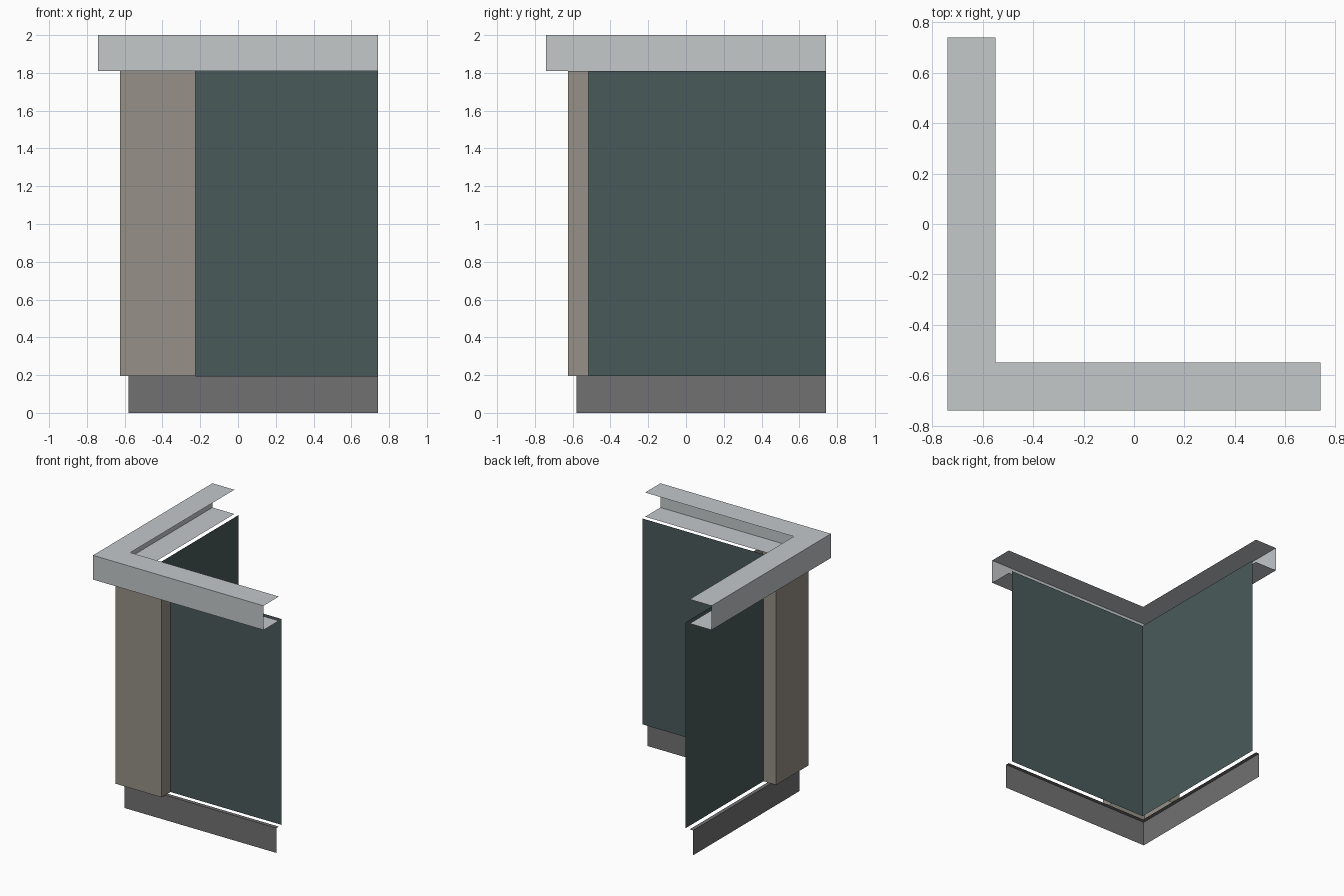
import bpy
import bmesh

cube = bpy.data.objects.get("Cube")
if cube:
    bpy.data.objects.remove(cube, do_unlink=True)

END = 0.74                      # free ends of both wings
FLOOR, SILL, EAVE, TOP = 0.0, 0.195, 1.81, 2.0


def material(name, rgb):
    mat = bpy.data.materials.new(name)
    mat.use_nodes = True
    colour = (*rgb, 1.0)
    mat.diffuse_color = colour
    bsdf = mat.node_tree.nodes["Principled BSDF"]
    bsdf.inputs["Base Color"].default_value = colour
    bsdf.inputs["Roughness"].default_value = 0.8
    return mat


def sheet(name, rows, mat):
    """Skin a grid of point rows with flat quads."""
    bm = bmesh.new()
    grid = [[bm.verts.new(p) for p in row] for row in rows]
    for a, b in zip(grid, grid[1:]):
        for j in range(len(a) - 1):
            bm.faces.new((a[j], a[j + 1], b[j + 1], b[j]))
    mesh = bpy.data.meshes.new(name)
    bm.to_mesh(mesh)
    bm.free()
    mesh.materials.append(mat)
    obj = bpy.data.objects.new(name, mesh)
    bpy.context.collection.objects.link(obj)
    return obj


def corner_sweep(name, profile, mat):
    """Sweep a (distance outward, height) profile round the mitred corner."""
    rows = [
        [(END, -d, z) for d, z in profile],
        [(-d, -d, z) for d, z in profile],
        [(-d, END, z) for d, z in profile],
    ]
    return sheet(name, rows, mat)


light_grey = material("light_grey", (0.55, 0.578, 0.591))
dark_teal = material("dark_teal", (0.068, 0.102, 0.102))
beige = material("warm_beige", (0.305, 0.283, 0.246))
mid_grey = material("mid_grey", (0.165, 0.165, 0.165))

# Ledge: channel open towards the inside
corner_sweep("top_ledge",
             [(0.55, EAVE), (END, EAVE), (END, TOP), (0.55, TOP)], light_grey)

# Wall panels meeting at the corner
PANEL = 0.515
corner_sweep("wall_panels", [(PANEL, SILL), (PANEL, EAVE)], dark_teal)

# Plinth with a narrow lip along its top
corner_sweep("plinth", [(0.58, FLOOR), (0.58, SILL), (0.55, SILL)], mid_grey)

# Corner pilaster wrapped round the panels, with short returns
FACE, SIDE = 0.625, 0.225
plan = [(-SIDE, -PANEL), (-SIDE, -FACE), (-FACE, -FACE),
        (-FACE, -SIDE), (-PANEL, -SIDE)]
sheet("corner_pilaster",
      [[(x, y, SILL), (x, y, EAVE)] for x, y in plan], beige)
